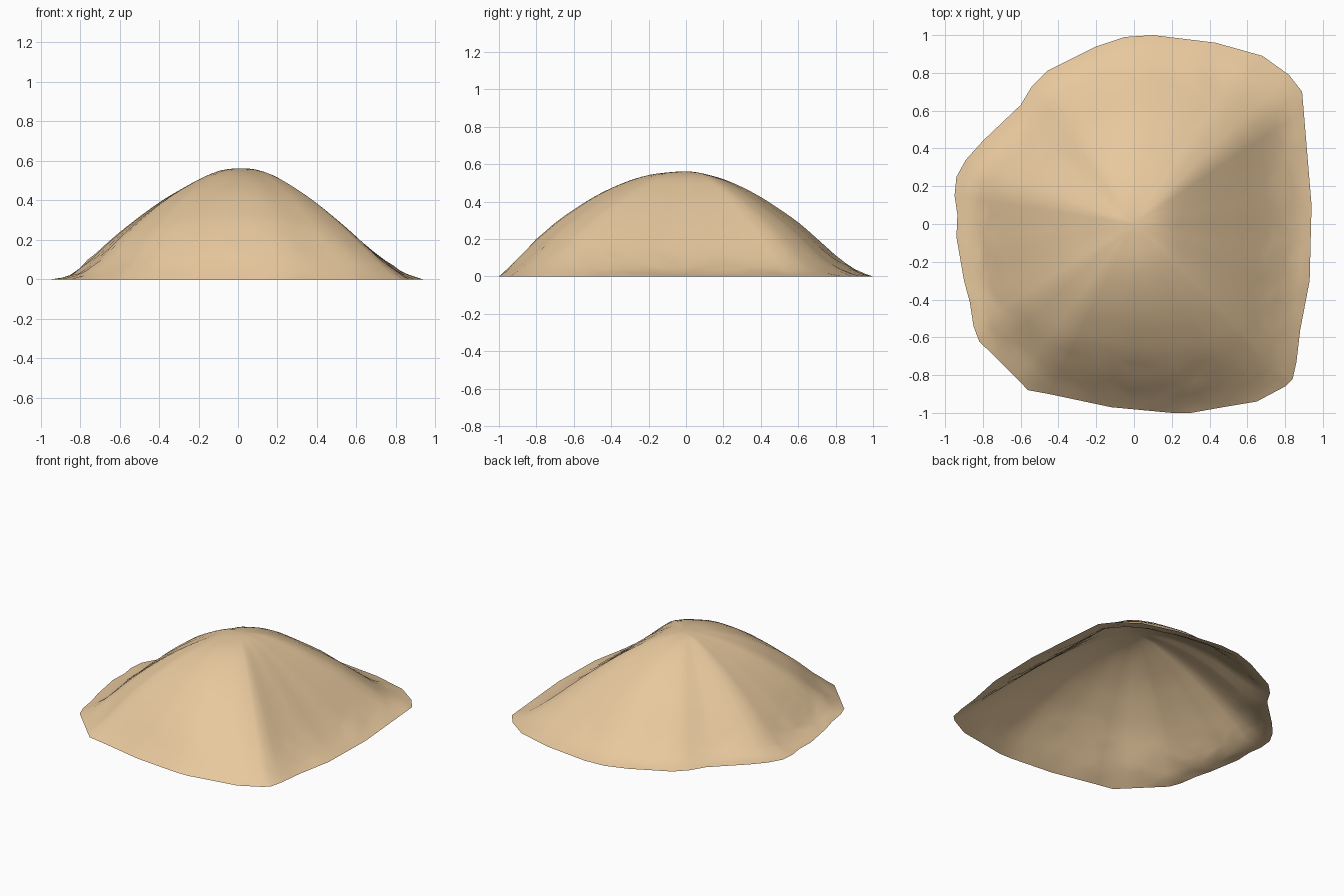
import bpy, bmesh, math, random
from mathutils import Vector

if "Cube" in bpy.data.objects:
    bpy.data.objects.remove(bpy.data.objects["Cube"])

random.seed(4)

# Ground outline of the mound, counter-clockwise from the right side
RIM = [(.94, .1), (.89, .7), (.82, .79), (.68, .89), (.43, .96), (.1, 1), (-.05, .99),
       (-.2, .94), (-.46, .81), (-.54, .73), (-.6, .63), (-.8, .44), (-.89, .34),
       (-.94, .25), (-.95, .15), (-.935, .05), (-.94, -.07), (-.9, -.3), (-.87, -.41),
       (-.85, -.54), (-.82, -.62), (-.56, -.88), (-.45, -.9), (-.12, -.97), (.2, -1),
       (.3, -1), (.47, -.97), (.65, -.94), (.8, -.86), (.84, -.82), (.86, -.73),
       (.88, -.56), (.93, -.3)]

# Slope heights at equal steps from the peak to the rim, one list per side
STEPS = 10
RIGHT = [.562, .556, .52, .458, .39, .315, .238, .158, .085, .03, 0]
BACK = [.562, .548, .52, .478, .425, .36, .29, .203, .115, .04, 0]
LEFT = [.562, .55, .51, .458, .402, .335, .262, .182, .095, .02, 0]
FRONT = [.562, .556, .543, .515, .475, .425, .362, .292, .2, .1, 0]


def sample(profile, t):
    # Smooth interpolation along one slope
    s = min(t, 1) * STEPS
    i = min(int(s), STEPS - 1)
    f = s - i
    a, b, c, d = (profile[min(max(abs(k), 0), STEPS)] for k in (i - 1, i, i + 1, i + 2))
    return b + .5 * f * (c - a + f * (2 * a - 5 * b + 4 * c - d + f * (3 * (b - c) + d - a)))


def height(x, y, t):
    # Blend the side slopes around the mound
    c2 = x * x / (x * x + y * y)
    side = RIGHT if x > 0 else LEFT
    end = BACK if y > 0 else FRONT
    return max(0, c2 * sample(side, t) + (1 - c2) * sample(end, t))


# Split the longer rim edges
rim = []
for i, p in enumerate(RIM):
    a, b = Vector(p), Vector(RIM[(i + 1) % len(RIM)])
    n = max(1, round((b - a).length / .1))
    rim += [a.lerp(b, k / n) for k in range(n)]

# Open shell of rings running from the peak to the rim
bm = bmesh.new()
peak = bm.verts.new((0, 0, .562))
rings = []
COUNT = 20
for r in range(1, COUNT + 1):
    t = r / COUNT
    ring = []
    for p in rim:
        s = t if r == COUNT else t + random.uniform(-.008, .008)
        z = height(p.x, p.y, s)
        if .75 < t < 1:
            z = max(0, z + random.uniform(-.006, .006))
        ring.append(bm.verts.new((p.x * s, p.y * s, z)))
    rings.append(ring)
N = len(rim)
for j in range(N):
    k = (j + 1) % N
    bm.faces.new((peak, rings[0][j], rings[0][k]))
    for inner, outer in zip(rings, rings[1:]):
        bm.faces.new((inner[j], outer[j], outer[k], inner[k]))
bmesh.ops.triangulate(bm, faces=bm.faces[:])

mesh = bpy.data.meshes.new("mound")
bm.to_mesh(mesh)
bm.free()
mesh.shade_smooth()
mound = bpy.data.objects.new("mound", mesh)
bpy.context.collection.objects.link(mound)

# Sandy tan surface
sand = bpy.data.materials.new("sand")
sand.diffuse_color = (.8, .58, .34, 1)
sand.use_nodes = True
sand.node_tree.nodes["Principled BSDF"].inputs["Base Color"].default_value = sand.diffuse_color
mesh.materials.append(sand)
